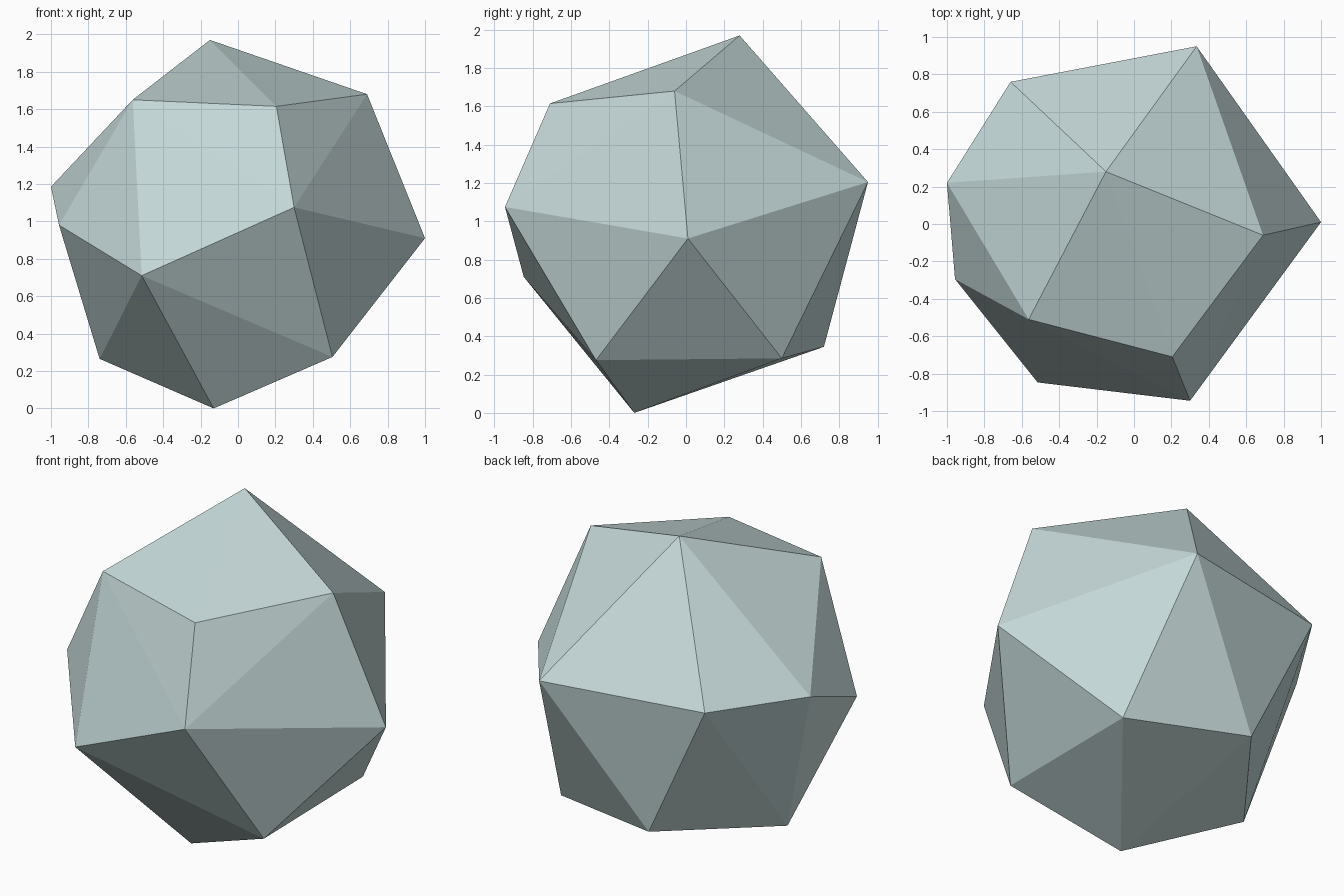
import bpy, bmesh

if "Cube" in bpy.data.objects:
    bpy.data.objects.remove(bpy.data.objects["Cube"])

# Corner points of the faceted stone, from top to bottom
corners = [
    (-0.15, 0.28, 1.97), (0.69, -0.06, 1.68), (0.205, -0.71, 1.615), (-0.563, -0.51, 1.65),
    (0.335, 0.95, 1.205), (-0.66, 0.76, 1.20), (-1.0, 0.22, 1.185), (0.30, -0.945, 1.075),
    (-0.957, -0.295, 0.98), (1.0, 0.01, 0.91), (-0.515, -0.847, 0.71), (0.50, 0.50, 0.285),
    (-0.25, 0.72, 0.345), (0.505, -0.47, 0.275), (-0.74, 0.07, 0.265), (-0.13, -0.27, 0.0),
]

# Wrap the corners in a convex hull of flat triangles
bm = bmesh.new()
for co in corners:
    bm.verts.new(co)
bmesh.ops.convex_hull(bm, input=bm.verts)
bmesh.ops.recalc_face_normals(bm, faces=bm.faces)
for f in bm.faces:
    f.smooth = False
mesh = bpy.data.meshes.new("faceted_stone")
bm.to_mesh(mesh)
bm.free()

# Single pale grey-blue colour
mat = bpy.data.materials.new("pale_grey_blue")
mat.diffuse_color = (0.56, 0.69, 0.69, 1.0)
mat.use_nodes = True
mat.node_tree.nodes["Principled BSDF"].inputs["Base Color"].default_value = mat.diffuse_color
mesh.materials.append(mat)

stone = bpy.data.objects.new("faceted_stone", mesh)
bpy.context.collection.objects.link(stone)
